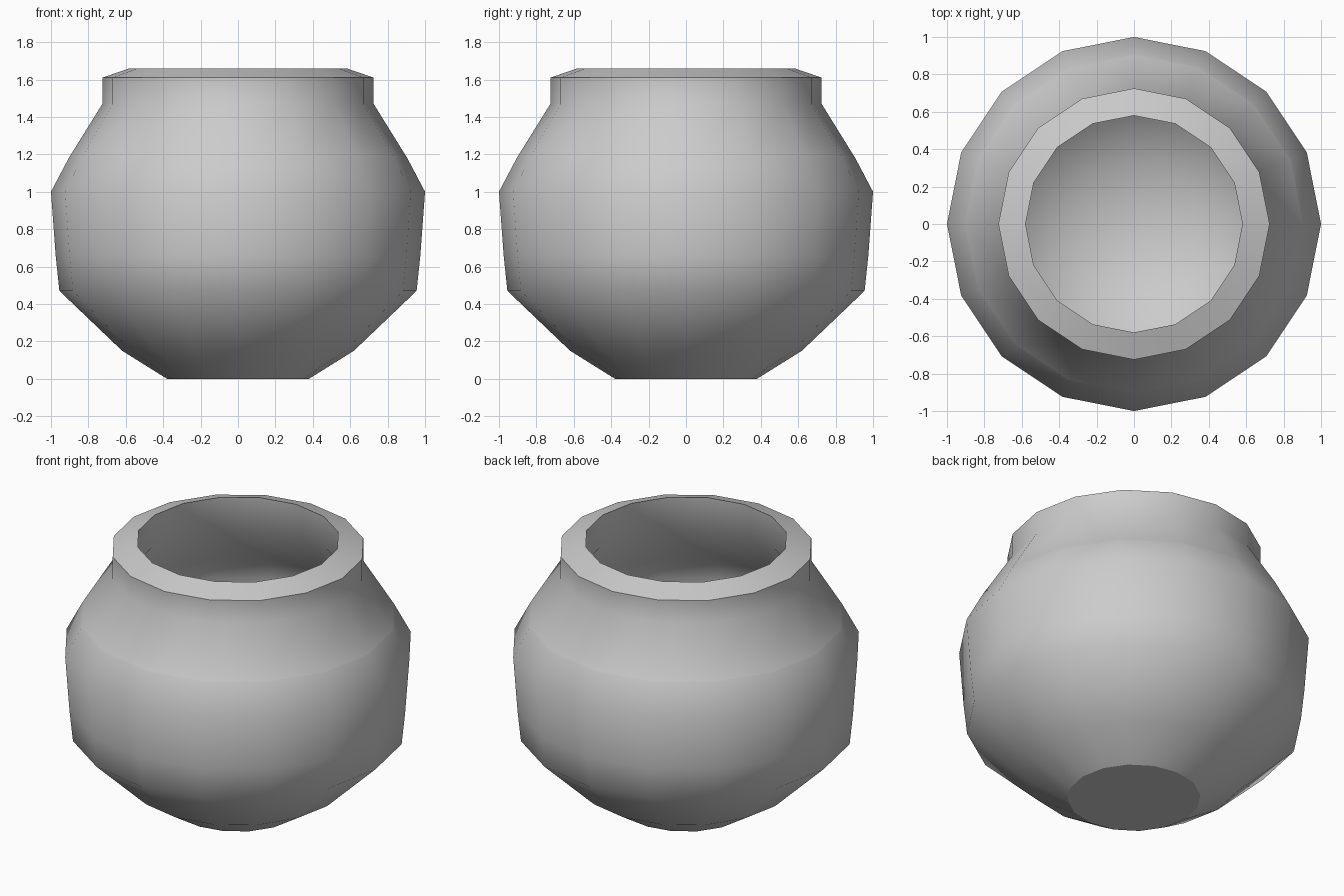
import bpy
import bmesh
from math import cos, sin, tau

SIDES = 16

default = bpy.data.objects.get("Cube")
if default:
    bpy.data.objects.remove(default, do_unlink=True)

clay = bpy.data.materials.new("grey clay")
clay.use_nodes = True
colour = (0.6, 0.6, 0.6, 1.0)
clay.diffuse_color = colour
clay.node_tree.nodes["Principled BSDF"].inputs["Base Color"].default_value = colour


def lathe(name, profile, sharp_rings):
    """Turn a (radius, height) profile about z; zero radius closes an end."""
    bm = bmesh.new()
    rings = []
    for r, z in profile:
        if r == 0:
            rings.append([bm.verts.new((0, 0, z))] * SIDES)
        else:
            rings.append([bm.verts.new((r * cos(tau * i / SIDES), r * sin(tau * i / SIDES), z))
                          for i in range(SIDES)])
    for low, high in zip(rings, rings[1:]):
        for i in range(SIDES):
            j = (i + 1) % SIDES
            corners = dict.fromkeys((low[i], low[j], high[j], high[i]))
            bm.faces.new(list(corners)).smooth = True
    # Crisp edges round the chosen rings
    for k in sharp_rings:
        ring = set(rings[k])
        for edge in bm.edges:
            if set(edge.verts) <= ring:
                edge.smooth = False
    bmesh.ops.recalc_face_normals(bm, faces=bm.faces)
    mesh = bpy.data.meshes.new(name)
    bm.to_mesh(mesh)
    bm.free()
    mesh.materials.append(clay)
    obj = bpy.data.objects.new(name, mesh)
    bpy.context.collection.objects.link(obj)
    return obj


# Outside wall from the base up to the shoulder, neck and rim
outside = [(0, 0), (0.38, 0), (0.62, 0.15), (0.955, 0.47), (0.975, 0.66),
           (1.0, 1.0), (0.905, 1.18), (0.725, 1.47), (0.725, 1.61)]
# Sloping lip, then the hollow down to the floor
inside = [(0.58, 1.66), (0.6, 1.45), (0.82, 1.15), (0.91, 1.0),
          (0.87, 0.5), (0.58, 0.22), (0.34, 0.07), (0, 0.04)]

lathe("pot", outside + inside, sharp_rings=(1, 6, 8, 9))
